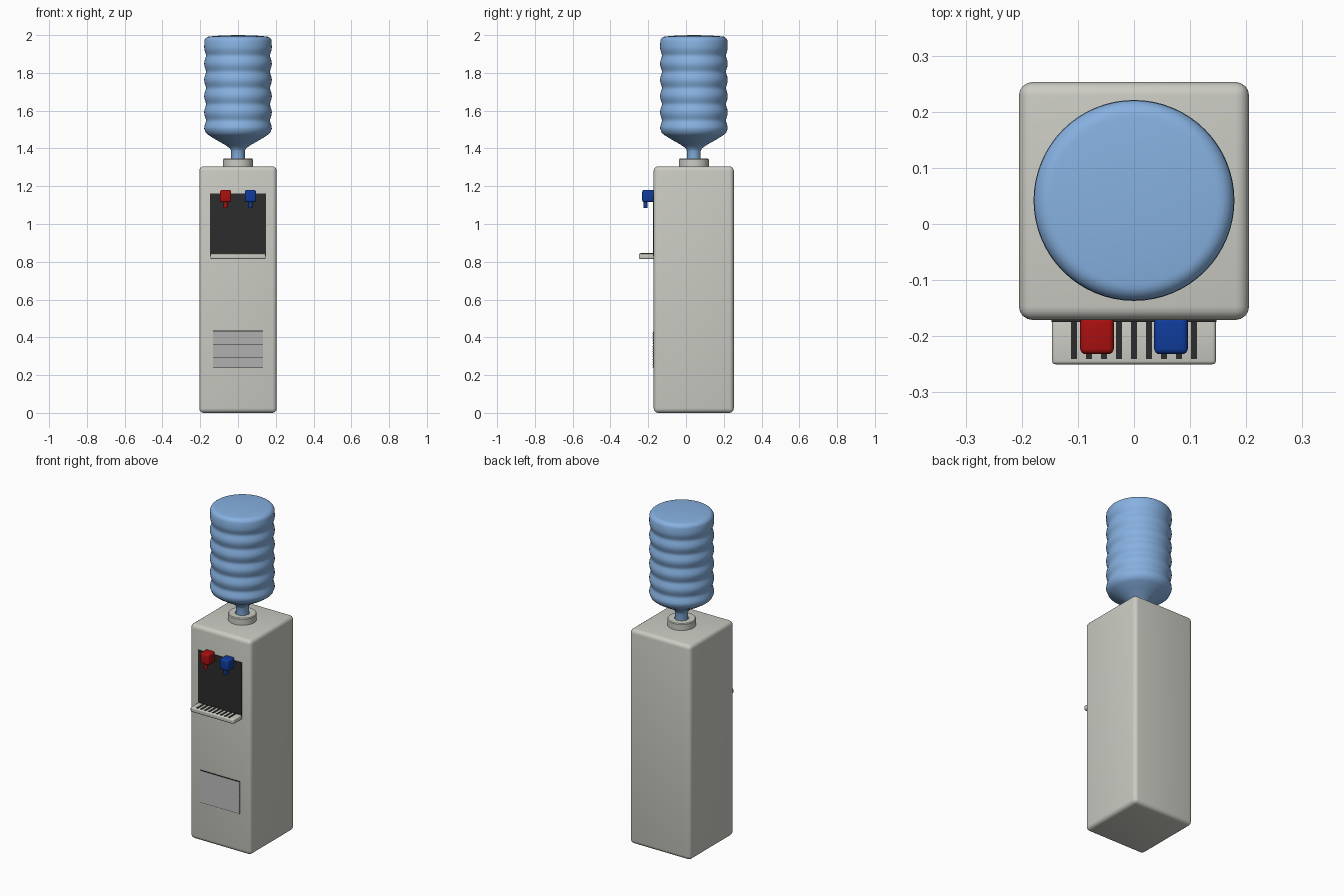
import bpy, bmesh, math
from mathutils import Vector

if "Cube" in bpy.data.objects:
    bpy.data.objects.remove(bpy.data.objects["Cube"])


def material(name, rgb):
    m = bpy.data.materials.new(name)
    m.diffuse_color = (*rgb, 1)
    m.use_nodes = True
    m.node_tree.nodes["Principled BSDF"].inputs["Base Color"].default_value = m.diffuse_color
    return m


CREAM = material("off_white_plastic", (0.60, 0.60, 0.55))
DARK = material("dark_grey_plastic", (0.025, 0.025, 0.025))
GREY = material("grille_grey", (0.38, 0.38, 0.38))
RED = material("hot_red", (0.40, 0.005, 0.005))
BLUE = material("cold_blue", (0.005, 0.045, 0.33))
WATER = material("bottle_blue", (0.24, 0.44, 0.75))


def finish(name, bm, mat, angle=35):
    bmesh.ops.recalc_face_normals(bm, faces=bm.faces)
    me = bpy.data.meshes.new(name)
    bm.to_mesh(me)
    bm.free()
    me.materials.append(mat)
    ob = bpy.data.objects.new(name, me)
    bpy.context.collection.objects.link(ob)
    bpy.context.view_layer.objects.active = ob
    bpy.ops.object.select_all(action='DESELECT')
    ob.select_set(True)
    bpy.ops.object.shade_smooth_by_angle(angle=math.radians(angle))
    return ob


def box(name, lo, hi, mat, bevel=0.0, segs=4):
    lo, hi = Vector(lo), Vector(hi)
    bm = bmesh.new()
    bmesh.ops.create_cube(bm, size=1)
    for v in bm.verts:
        v.co = Vector(a * b for a, b in zip(v.co, hi - lo)) + (lo + hi) / 2
    if bevel:
        bmesh.ops.bevel(bm, geom=bm.edges[:], offset=bevel, segments=segs,
                        profile=0.5, affect='EDGES')
    return finish(name, bm, mat)


def lathe(name, profile, centre, mat, n=64):
    """Spin (radius, z) points about a vertical axis; radius 0 closes an end."""
    bm = bmesh.new()
    rings = []
    for r, z in profile:
        count = n if r > 0 else 1
        rings.append([bm.verts.new((centre[0] + r * math.cos(2 * math.pi * i / n),
                                    centre[1] + r * math.sin(2 * math.pi * i / n), z))
                      for i in range(count)])
    for a, b in zip(rings, rings[1:]):
        for i in range(n):
            j = (i + 1) % n
            quad = [a[i % len(a)], a[j % len(a)], b[j % len(b)], b[i % len(b)]]
            bm.faces.new(list(dict.fromkeys(quad)))
    return finish(name, bm, mat)


FRONT = -0.171
AXIS = (0, 0.042)

# Cabinet and bottle collar
box("cabinet", (-0.205, FRONT, 0), (0.205, 0.253, 1.305), CREAM, 0.024)
lathe("bottle_collar", [(0, 1.29), (0.079, 1.29), (0.079, 1.341), (0.075, 1.346),
                        (0.04, 1.346), (0.036, 1.335), (0, 1.335)], AXIS, CREAM)

# Ribbed bottle: neck, shoulder, five waists, rounded end
profile = [(0, 1.335), (0.036, 1.335), (0.036, 1.385), (0.042, 1.40),
           (0.07, 1.42), (0.12, 1.448), (0.155, 1.47), (0.17, 1.482)]
bottom, top, waists = 1.505, 1.935, 5
for k in range(waists * 10 + 1):
    t = k / (waists * 10)
    wave = 0.5 + 0.5 * math.cos(2 * math.pi * waists * t)
    profile.append((0.169 + 0.010 * wave ** 0.7, bottom + t * (top - bottom)))
for k in range(1, 7):
    a = math.radians(15 * k)
    profile.append((0.149 + 0.030 * math.cos(a), 1.963 + 0.030 * math.sin(a)))
profile += [(0.10, 1.997), (0.05, 1.999), (0, 2.0)]
lathe("water_bottle", profile, AXIS, WATER)

# Dark dispensing panel
box("dispenser_panel", (-0.147, FRONT - 0.004, 0.83), (0.147, FRONT + 0.01, 1.162), DARK)

# Hot and cold taps with nozzles
for name, x, mat in (("hot_tap", -0.066, RED), ("cold_tap", 0.066, BLUE)):
    box(name, (x - 0.03, -0.232, 1.116), (x + 0.03, FRONT + 0.005, 1.18), mat, 0.01)
    lathe(name + "_nozzle", [(0, 1.125), (0.010, 1.125), (0.010, 1.085), (0, 1.085)],
          (x, -0.214), mat, 20)

# Drip tray with dark slots
box("drip_tray", (-0.146, -0.25, 0.815), (0.146, FRONT + 0.01, 0.843), CREAM, 0.006, 3)
for i in range(-4, 5):
    x = i * 0.0267
    box("tray_slot", (x - 0.0055, -0.241, 0.838), (x + 0.0055, FRONT, 0.8455), DARK)

# Lower vent: backing plate and sloping louvres
box("vent_backing", (-0.132, FRONT - 0.002, 0.238), (0.132, FRONT + 0.01, 0.436), DARK)
slats = 14
pitch = 0.192 / slats
for i in range(slats):
    z = 0.24 + i * pitch
    slat = box("vent_slat", (-0.132, FRONT - 0.006, z), (0.132, FRONT, z + pitch * 0.97), GREY)
    for v in slat.data.vertices:
        if v.co.z > z + pitch / 2 and v.co.y < FRONT - 0.003:
            v.co.y += 0.0025
